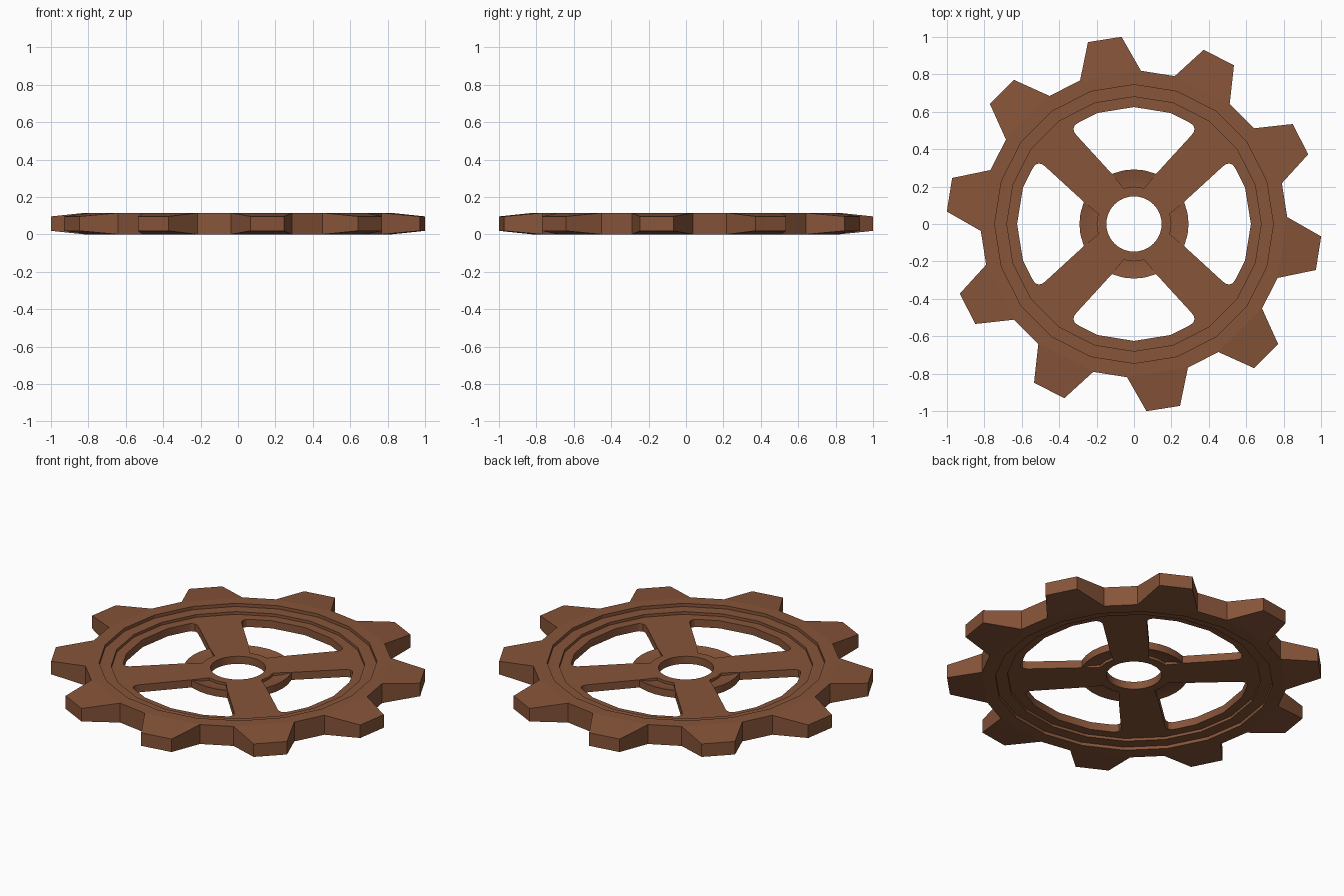
import bpy, bmesh, math

if "Cube" in bpy.data.objects:
    bpy.data.objects.remove(bpy.data.objects["Cube"])

brown = bpy.data.materials.new("rust_brown")
brown.diffuse_color = (0.242, 0.089, 0.041, 1)
brown.use_nodes = True
brown.node_tree.nodes["Principled BSDF"].inputs["Base Color"].default_value = brown.diffuse_color


def make_object(name, bm, smooth=False):
    bmesh.ops.recalc_face_normals(bm, faces=bm.faces)
    mesh = bpy.data.meshes.new(name)
    bm.to_mesh(mesh)
    bm.free()
    mesh.materials.append(brown)
    ob = bpy.data.objects.new(name, mesh)
    bpy.context.collection.objects.link(ob)
    return ob


def select(ob):
    bpy.ops.object.select_all(action='DESELECT')
    ob.select_set(True)
    bpy.context.view_layer.objects.active = ob


def polar(r, deg):
    a = math.radians(deg)
    return r * math.cos(a), r * math.sin(a)


def circle(r, n):
    return [polar(r, 360 * i / n) for i in range(n)]


def prism(bm, outline, z0, z1):
    low = [bm.verts.new((x, y, z0)) for x, y in outline]
    high = [bm.verts.new((x, y, z1)) for x, y in outline]
    bm.faces.new(low[::-1])
    bm.faces.new(high)
    n = len(outline)
    for i in range(n):
        j = (i + 1) % n
        bm.faces.new((low[i], low[j], high[j], high[i]))


def lathe(bm, profile, n):
    # closed (r, z) section swept around z
    rings = [[bm.verts.new((*polar(r, 360 * i / n), z)) for r, z in profile]
             for i in range(n)]
    m = len(profile)
    for i in range(n):
        a, b = rings[i], rings[(i + 1) % n]
        for k in range(m):
            l = (k + 1) % m
            bm.faces.new((a[k], b[k], b[l], a[l]))


# Toothed rim: ten tapered teeth on a stepped 20-sided ring
TOP = 0.115
MID = TOP / 2
bm = bmesh.new()
section = [(0.745, TOP), (0.745, 0.096), (0.68, 0.096),
           (0.68, 0.019), (0.745, 0.019), (0.745, 0.0)]
cols, roots = [], []
for k in range(10):
    for side in (-1, 1):
        mid = -9 + 36 * k
        cols.append([bm.verts.new((*polar(r, mid + 9 * side), z)) for r, z in section])
        x, y = polar(0.82, mid + 11.6 * side)
        roots.append([bm.verts.new((x, y, z)) for z in (TOP, 0.0)])
for i in range(20):
    j = (i + 1) % 20
    a, b, p, q = cols[i], cols[j], roots[i], roots[j]
    for s in range(len(section) - 1):
        bm.faces.new((a[s], b[s], b[s + 1], a[s + 1]))
    bm.faces.new((a[0], p[0], q[0], b[0]))
    bm.faces.new((a[-1], b[-1], q[1], p[1]))
    if i % 2:
        # gap between teeth
        bm.faces.new((p[0], p[1], q[1], q[0]))
    else:
        # tooth
        mid = -9 + 18 * i
        t, u = [[bm.verts.new((*polar(1.003, mid + d), z)) for z in (0.096, 0.019)]
                for d in (-5.2, 5.2)]
        bm.faces.new((p[0], t[0], u[0], q[0]))
        bm.faces.new((p[1], q[1], u[1], t[1]))
        bm.faces.new((p[0], p[1], t[1], t[0]))
        bm.faces.new((t[0], t[1], u[1], u[0]))
        bm.faces.new((u[0], u[1], q[1], q[0]))
make_object("toothed_rim", bm)

# Spoked web: disc with four windows and a centre hole cut out
bm = bmesh.new()
prism(bm, circle(0.685, 20), 0.035, 0.08)
web = make_object("spoked_web", bm)

half = [(0.193, 0.594), (0.295, 0.543), (0.315, 0.53), (0.324, 0.51),
        (0.319, 0.49), (0.305, 0.472), (0.12, 0.27), (0.055, 0.192)]
window = [(0, 0.625)] + half + [(0, 0.2)] + [(-x, y) for x, y in half[::-1]]
bm = bmesh.new()
for k in range(4):
    c, s = [(1, 0), (0, 1), (-1, 0), (0, -1)][k]
    prism(bm, [(c * x - s * y, s * x + c * y) for x, y in window], -0.1, 0.2)
prism(bm, circle(0.148, 32), -0.1, 0.2)
cutter = make_object("window_cutter", bm)
cutter.hide_render = True

mod = web.modifiers.new("windows", 'BOOLEAN')
mod.operation = 'DIFFERENCE'
mod.solver = 'EXACT'
mod.object = cutter
select(web)
bpy.ops.object.modifier_apply(modifier=mod.name)
bpy.data.objects.remove(cutter)
bpy.ops.object.shade_smooth_by_angle(angle=math.radians(30))

# Hub flange: dished ring that shows between the spokes
bm = bmesh.new()
lathe(bm, [(0.17, 0.064), (0.21, 0.064), (0.25, 0.068), (0.292, 0.079),
           (0.292, 0.036), (0.25, 0.047), (0.21, 0.051), (0.17, 0.051)], 32)
flange = make_object("hub_flange", bm)
select(flange)
bpy.ops.object.shade_smooth_by_angle(angle=math.radians(30))
